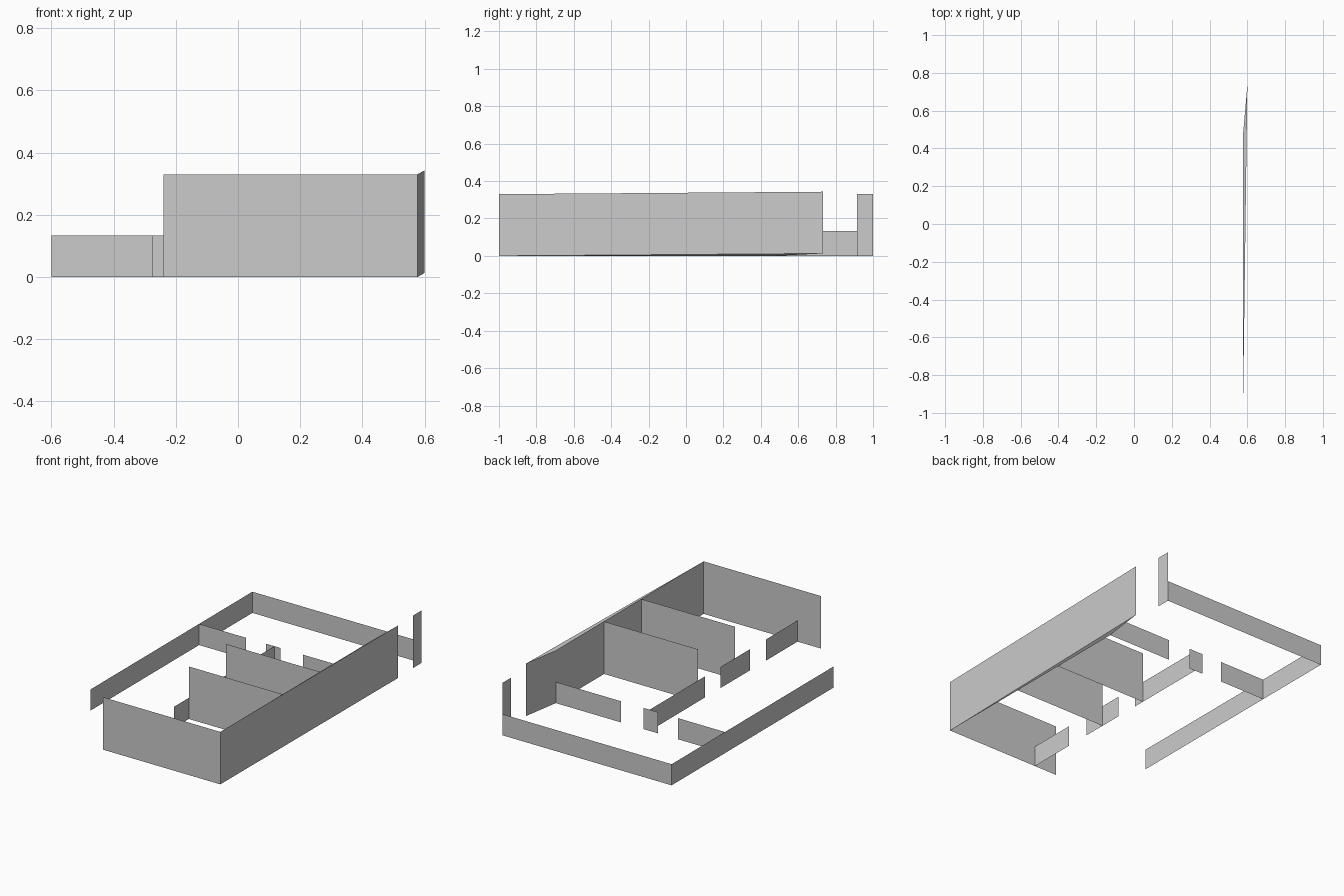
import bpy
import bmesh

cube = bpy.data.objects.get("Cube")
if cube:
    bpy.data.objects.remove(cube, do_unlink=True)

LOW, TALL = 0.133, 0.33
LEFT, EAST, HALL = -0.6, 0.577, -0.076
FRONT, BACK, CROSS = -1.0, 1.0, 0.47

plaster = bpy.data.materials.new("wall_grey")
plaster.use_nodes = True
grey = (0.6, 0.6, 0.6, 1)
plaster.diffuse_color = grey
plaster.node_tree.nodes["Principled BSDF"].inputs["Base Color"].default_value = grey


def finish(name, bm):
    mesh = bpy.data.meshes.new(name)
    bm.to_mesh(mesh)
    bm.free()
    mesh.materials.append(plaster)
    obj = bpy.data.objects.new(name, mesh)
    bpy.context.collection.objects.link(obj)
    return obj


def wall(name, path, height):
    """Paper-thin wall raised from a floor path."""
    bm = bmesh.new()
    rows = [(bm.verts.new((x, y, 0)), bm.verts.new((x, y, height))) for x, y in path]
    for (a, b), (c, d) in zip(rows, rows[1:]):
        bm.faces.new((a, c, d, b))
    return finish(name, bm)


# Outer walls
wall("low_outer_wall", [(EAST, BACK), (LEFT, BACK), (LEFT, -0.61)], LOW)
wall("back_corner_post", [(EAST, 0.913), (EAST, BACK)], TALL)
wall("tall_front_wall", [(-0.24, FRONT), (EAST, FRONT)], TALL)

# Low cross wall with two door gaps
for i, (start, end) in enumerate([(LEFT, -0.275), (-0.135, -0.033), (0.125, EAST)]):
    wall(f"cross_wall_{i + 1}", [(start, CROSS), (end, CROSS)], LOW)

# Low hallway wall with door gaps
for i, (start, end) in enumerate([(FRONT, -0.685), (-0.528, -0.232), (-0.08, CROSS)]):
    wall(f"hall_wall_{i + 1}", [(HALL, end), (HALL, start)], LOW)

# Tall room dividers
for i, y in enumerate((-0.01, -0.38)):
    wall(f"room_divider_{i + 1}", [(HALL, y), (EAST, y)], TALL)

# Long side wall: a slim wedge that flares out and rises at its far end
bm = bmesh.new()
corners = [(EAST, FRONT, 0), (0.6, 0.733, 0.013), (EAST, CROSS, 0)]
base = bm.faces.new([bm.verts.new(c) for c in corners])
raised = bmesh.ops.extrude_face_region(bm, geom=[base], use_keep_orig=True)
top = [v for v in raised["geom"] if isinstance(v, bmesh.types.BMVert)]
bmesh.ops.translate(bm, verts=top, vec=(0, 0, TALL))
bmesh.ops.recalc_face_normals(bm, faces=bm.faces)
finish("long_side_wall", bm)
